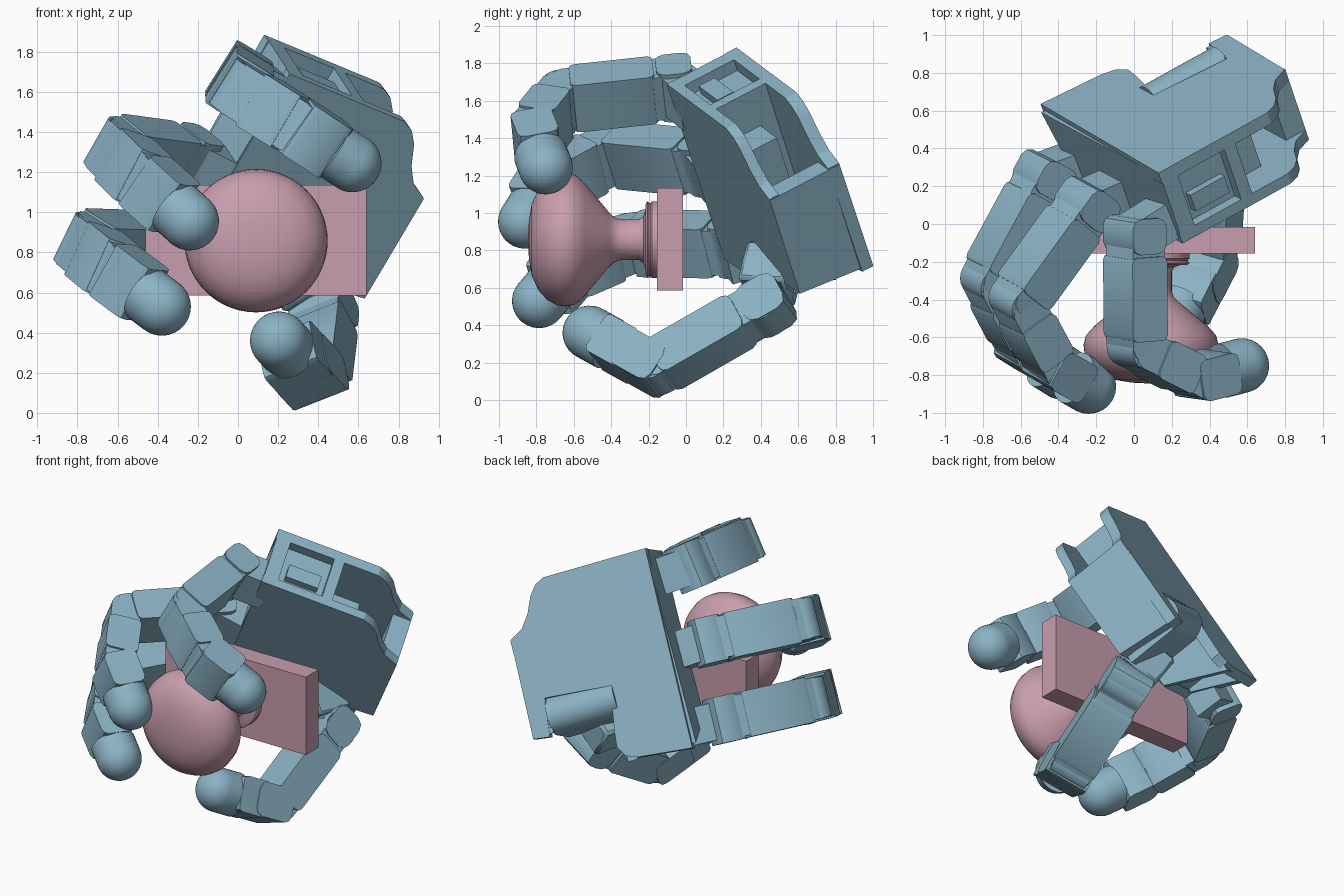
import bpy, bmesh, math
from mathutils import Vector, Matrix

if "Cube" in bpy.data.objects:
    bpy.data.objects.remove(bpy.data.objects["Cube"])


def material(name, col):
    m = bpy.data.materials.new(name)
    m.diffuse_color = (*col, 1)
    m.use_nodes = True
    m.node_tree.nodes["Principled BSDF"].inputs["Base Color"].default_value = m.diffuse_color
    return m


BLUE = material("blue_plastic", (0.26, 0.45, 0.56))
PINK = material("pink_metal", (0.58, 0.34, 0.42))


def finish(bm, name, mat, mw=None, bevel=0.0, angle=24):
    bmesh.ops.recalc_face_normals(bm, faces=bm.faces)
    me = bpy.data.meshes.new(name)
    bm.to_mesh(me)
    bm.free()
    ob = bpy.data.objects.new(name, me)
    bpy.context.collection.objects.link(ob)
    if mw:
        ob.matrix_world = mw
    me.materials.append(mat)
    if bevel:
        b = ob.modifiers.new("bevel", "BEVEL")
        b.width, b.segments = bevel, 1
    bpy.ops.object.select_all(action='DESELECT')
    ob.select_set(True)
    bpy.context.view_layer.objects.active = ob
    bpy.ops.object.shade_smooth_by_angle(angle=math.radians(angle))
    return ob


def loft(name, low, high, mw, mat=BLUE, bevel=0.0):
    """Solid between two matching closed loops of 3D points."""
    bm = bmesh.new()
    a = [bm.verts.new(p) for p in low]
    b = [bm.verts.new(p) for p in high]
    n = len(a)
    bm.faces.new(a)
    bm.faces.new(b)
    for i in range(n):
        bm.faces.new((a[i], a[(i + 1) % n], b[(i + 1) % n], b[i]))
    return finish(bm, name, mat, mw, bevel)


def box(name, u, v, w, mw=None, mat=BLUE, bevel=0.0):
    r = [(u[0], v[0]), (u[1], v[0]), (u[1], v[1]), (u[0], v[1])]
    return loft(name, [(*q, w[0]) for q in r], [(*q, w[1]) for q in r], mw, mat, bevel)


def lathe(name, prof, mw, mat=BLUE, n=48):
    """Revolve (radius, height) points about local z."""
    bm = bmesh.new()
    vs = [bm.verts.new((r, 0, h)) for r, h in prof]
    es = [bm.edges.new(e) for e in zip(vs, vs[1:])]
    bmesh.ops.spin(bm, geom=vs + es, cent=(0, 0, 0), axis=(0, 0, 1),
                   angle=2 * math.pi, steps=n, use_duplicate=False)
    bmesh.ops.remove_doubles(bm, verts=bm.verts, dist=1e-4)
    return finish(bm, name, mat, mw, angle=35)


def frame(o, x, y, z):
    m = Matrix((x, y, z)).transposed().to_4x4()
    m.translation = o
    return m


# door plate and knob
box("door_plate", (-.46, .64), (-.155, -.015), (.585, 1.135), mat=PINK)
knob = [(0, .845), (.1, .84), (.19, .825), (.27, .79), (.325, .74), (.352, .685), (.357, .64),
        (.345, .59), (.30, .54), (.15, .415), (.12, .385), (.11, .355), (.11, .25),
        (.125, .228), (.16, .216), (.19, .216), (.205, .207), (.195, .197), (.195, .19),
        (.205, .182), (.205, .155), (0, .155)]
lathe("door_knob", knob, Matrix.Translation((.09, 0, .858)) @ Matrix.Rotation(math.pi / 2, 4, 'X'), PINK, 64)

# palm axes: toward wrist, across the knuckles, toward the back of the hand
P = Vector((.82, .455, -.34)).normalized()
L = Vector((-.49, .266, -.827))
L = (L - L.dot(P) * P).normalized()
T = P.cross(L)
PALM = frame(Vector((.13, .27, 1.885)), P, L, T)

# palm shell
side = [(0, 0), (.70, 0), (.76, .03), (.81, .09), (.86, .2), (.92, .28), (1.01, .33), (1.03, .985)]
back = side + [(.92, 1.0), (.89, .75), (.45, .79), (.5, 1.08), (.51, 1.18), (.47, 1.25), (.4, 1.28), (.03, 1.32)]
front = side[:-1] + [(1.01, .935), (.55, .97), (.4, 1.1), (.02, 1.12)]
loft("palm_back_plate", [(*q, -.07) for q in back], [(*q, 0) for q in back], PALM)
loft("palm_front_plate", [(*q, -.44) for q in front], [(*q, -.38) for q in front], PALM)
wall = lambda u: ([(u, 0, -.43), (u, 0, -.03), (u, 1.29, -.03), (u, 1.1, -.43)])
loft("palm_knuckle_wall", wall(.005), wall(.1), PALM)
loft("palm_middle_rib", wall(.40), wall(.47), PALM)
wrist = lambda u: ([(u, .335, -.44), (u, .335, -.005), (u, .98, -.005), (u, .935, -.44)])
loft("palm_wrist_block", wrist(.89), wrist(1.015), PALM)
box("palm_side_panel", (.08, .42), (.07, 1.1), (-.40, -.04), PALM)
box("palm_side_tab", (.14, .36), (.02, .1), (-.32, -.22), PALM)
box("palm_motor", (.46, .66), (.22, .62), (-.39, -.17), PALM)
box("thumb_motor_box", (.44, .90), (.72, .99), (-.43, -.1), PALM)
along_u = Matrix.Translation((.44, .865, -.1)) @ Matrix.Rotation(math.pi / 2, 4, 'Y')
lathe("thumb_motor", [(0, 0), (.125, 0), (.125, .46), (0, .46)], PALM @ along_u)


def basis(a, b, n):
    """Frame at a: x across the finger, z along it."""
    z = (b - a).normalized()
    x = (n - n.dot(z) * z).normalized()
    return frame(a, x, z.cross(x), z), (b - a).length


def block(name, mw, half, depth, z0, z1, c=.06):
    """Finger section with chamfered ends, seen from the side, extruded across."""
    d = depth
    s = [(-d, z0 + c), (-d + c * .3, z0 + c * .3), (-d + c, z0), (d - c, z0), (d - c * .3, z0 + c * .3), (d, z0 + c),
         (d, z1 - c), (d - c * .3, z1 - c * .3), (d - c, z1), (-d + c, z1), (-d + c * .3, z1 - c * .3), (-d, z1 - c)]
    loft(name, [(-half, *q) for q in s], [(half, *q) for q in s], mw)


def hub(name, p, n, r, half):
    q = n.to_track_quat('Z', 'Y').to_matrix().to_4x4()
    q.translation = p
    lathe(name, [(0, -half), (r, -half), (r, half), (0, half)], q, n=24)


def round_tip(name, m, ln, start, r=.145):
    """Short cylinder ending in a half sphere."""
    arc = [(r * math.cos(t * math.pi / 24), ln + r * math.sin(t * math.pi / 24)) for t in range(12)]
    lathe(name, [(0, start), (r, start)] + arc + [(0, ln + r)], m, n=40)


def finger(name, pts):
    base, j1, j2, j3, tip = [Vector(p) for p in pts]
    n = (j2 - j1).cross(tip - j2).normalized()
    # base housing and knuckle
    m, ln = basis(base, j1, n)
    box(name + "_base", (-.12, .12), (-.1, .1), (-.06, ln), m)
    m, ln = basis(j1, j2, n)
    block(name + "_knuckle", m, .15, .105, -.1, .09, .05)
    for i, j in enumerate((j2, j3)):
        hub(f"{name}_joint_{i + 1}", j, n, .1, .13)
    # two hinged links, each with a core and a wider cover
    for i, (a, b) in enumerate(((j1, j2), (j2, j3))):
        m, ln = basis(a, b, n)
        block(f"{name}_link_{i + 1}", m, .135, .098, -.05, ln + .05)
        block(f"{name}_cover_{i + 1}", m, .148, .108, .105, ln - .05, .03)
    # end block and round tip
    m, ln = basis(j3, tip, n)
    block(name + "_end", m, .147, .112, -.05, ln * .65, .04)
    round_tip(name + "_tip", m, ln, ln * .6)


finger("upper_finger", [(.15, .03, 1.60), (.005, -.06, 1.67), (.01, -.66, 1.605), (.32, -.815, 1.41), (.57, -.75, 1.245)])
finger("middle_finger", [(-.10, .166, 1.19), (-.25, .10, 1.265), (-.62, -.41, 1.315), (-.44, -.745, 1.135), (-.24, -.86, .955)])
finger("lower_finger", [(-.34, .30, .777), (-.475, .25, .83), (-.775, -.305, .84), (-.595, -.65, .69), (-.38, -.785, .53)])

# thumb: mount, long link, end link and tip
t0, t1, t2, t3 = (Vector(p) for p in ((.32, .45, .66), (.425, .41, .495), (.385, -.165, .165), (.205, -.515, .36)))
tn = (t2 - t1).cross(t3 - t2).normalized()
m, ln = basis(t0, t1, tn)
box("thumb_mount", (-.14, .14), (-.13, .13), (-.14, ln * .55), m, bevel=.02)
box("thumb_mount_pin", (-.1, .1), (-.08, .08), (0, ln), m)
hub("thumb_joint_1", t1, tn, .12, .13)
hub("thumb_joint_2", t2, tn, .1, .13)
m, ln = basis(t1, t2, tn)
block("thumb_base_link", m, .14, .112, -.14, .1)
block("thumb_link", m, .135, .098, .02, ln + .05)
block("thumb_cover", m, .148, .11, .12, ln - .03, .04)
m, ln = basis(t2, t3, tn)
block("thumb_end", m, .15, .112, -.06, ln * .5, .05)
block("thumb_end_block", m, .145, .118, ln * .3, ln * .8, .03)
round_tip("thumb_tip", m, ln, ln * .7)
